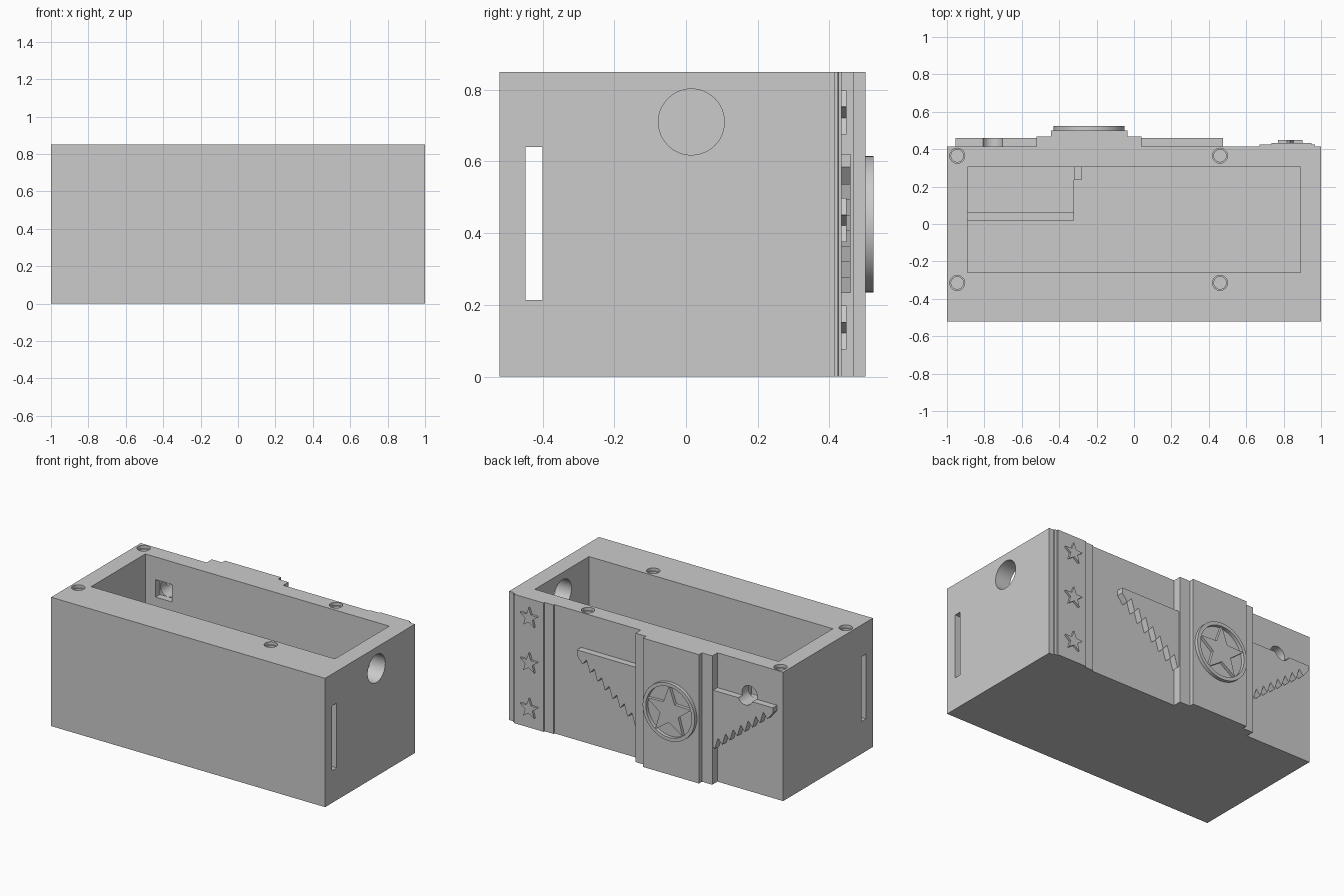
import bpy, bmesh, math
from mathutils import Vector

cube = bpy.data.objects.get("Cube")
if cube:
    bpy.data.objects.remove(cube, do_unlink=True)

grey = bpy.data.materials.new("plain grey")
grey.use_nodes = True
grey.diffuse_color = (0.6, 0.6, 0.6, 1)
grey.node_tree.nodes["Principled BSDF"].inputs["Base Color"].default_value = (0.6, 0.6, 0.6, 1)


def prism(name, outline, direction, depth):
    """Extrude a closed 3D outline along a direction."""
    bm = bmesh.new()
    face = bm.faces.new([bm.verts.new(p) for p in outline])
    made = bmesh.ops.extrude_face_region(bm, geom=[face])
    verts = [g for g in made["geom"] if isinstance(g, bmesh.types.BMVert)]
    bmesh.ops.translate(bm, verts=verts, vec=Vector(direction) * depth)
    bmesh.ops.recalc_face_normals(bm, faces=bm.faces)
    mesh = bpy.data.meshes.new(name)
    bm.to_mesh(mesh)
    bm.free()
    mesh.materials.append(grey)
    obj = bpy.data.objects.new(name, mesh)
    bpy.context.collection.objects.link(obj)
    return obj


def box(name, x0, x1, y0, y1, z0, z1):
    return prism(name, [(x0, y0, z0), (x1, y0, z0), (x1, y1, z0), (x0, y1, z0)], (0, 0, 1), z1 - z0)


def circle(r, n=48):
    return [(r * math.cos(2 * math.pi * i / n), r * math.sin(2 * math.pi * i / n)) for i in range(n)]


def star(r, inner):
    pts = []
    for i in range(10):
        a = math.pi / 2 + math.pi * i / 5
        rad = r if i % 2 == 0 else inner
        pts.append((rad * math.cos(a), rad * math.sin(a)))
    return pts


def back_plate(name, outline, cx, cz, y0, y1):
    """Raise an XZ outline out of the back."""
    return prism(name, [(cx + u, y0, cz + v) for u, v in outline], (0, 1, 0), y1 - y0)


def cut(target, cutters):
    for c in cutters:
        mod = target.modifiers.new("cut", "BOOLEAN")
        mod.operation, mod.solver, mod.object = "DIFFERENCE", "EXACT", c
    bpy.context.view_layer.update()
    deps = bpy.context.evaluated_depsgraph_get()
    mesh = bpy.data.meshes.new_from_object(target.evaluated_get(deps))
    target.modifiers.clear()
    target.data = mesh


def smooth(obj):
    bpy.ops.object.select_all(action="DESELECT")
    obj.select_set(True)
    bpy.context.view_layer.objects.active = obj
    bpy.ops.object.shade_smooth_by_angle(angle=math.radians(30))


BACK = 0.415
TOP = 0.85
MID = -0.24          # centre line of the medallion and wings
FLOOR = 0.11

# Case body with its openings
body = box("case_body", -1, 1, -0.52, BACK, 0, TOP)
button_hole = back_plate("button_hole_cutter", circle(0.055, 32), -0.755, 0.64, 0.2, 0.6)
cutters = [
    box("cavity_cutter", -0.89, 0.89, -0.26, 0.305, FLOOR, 1),
    box("strap_slot_cutter", -1.1, 1.1, -0.447, -0.4, 0.213, 0.64),
    prism("cable_hole_cutter", [(0.8, 0.015 + u, 0.71 + v) for u, v in circle(0.092)], (1, 0, 0), 0.4),
    box("button_recess_cutter", -0.815, -0.695, 0.2, 0.35, 0.585, 0.7),
    button_hole,
]
# Threaded screw holes: alternating wide and narrow rings
for x in (-0.945, 0.46):
    for y in (-0.315, 0.365):
        ring = circle(0.033, 24)
        cutters.append(prism("screw_cutter", [(x + u, y + v, 0.6) for u, v in ring], (0, 0, 1), 0.4))
        for i in range(5):
            z = TOP - 0.02 - i * 0.04
            height = 0.1 if i == 0 else 0.02
            cutters.append(prism("thread_cutter", [(x + u * 1.22, y + v * 1.22, z) for u, v in ring],
                                 (0, 0, 1), height))
cut(body, cutters)
smooth(body)

# Low board holder on the cavity floor
box("board_shelf", -0.89, -0.32, 0.02, 0.305, FLOOR - 0.01, FLOOR + 0.03)
box("board_lip", -0.89, -0.32, 0.02, 0.065, FLOOR, FLOOR + 0.08)
box("board_stop", -0.32, -0.28, 0.235, 0.305, FLOOR - 0.01, FLOOR + 0.08)

# Stepped centre panel
box("panel_base", MID - 0.28, MID + 0.28, BACK - 0.01, 0.469, 0, TOP)
box("panel_face", MID - 0.205, MID + 0.205, 0.46, 0.5, 0, TOP)

# Medallion: ring and star
ring = back_plate("medallion_ring", circle(0.19, 64), MID, 0.425, 0.49, 0.523)
well = back_plate("medallion_well_cutter", circle(0.167, 64), MID, 0.425, 0.48, 0.6)
cut(ring, [well])
smooth(ring)
back_plate("medallion_star", star(0.17, 0.07), MID, 0.425, 0.49, 0.52)

# Wings with a toothed lower edge, mirrored about the centre panel
TEETH = 8
for side, name in ((1, "left_wing"), (-1, "right_wing")):
    outline = [(0.26, 0.62), (0.715, 0.62), (0.715, 0.585)]
    for i in range(TEETH):
        t, nxt = (i + 0.45) / TEETH, (i + 1) / TEETH
        outline.append((0.70 - 0.44 * t, 0.57 - 0.345 * t - 0.015))
        outline.append((0.70 - 0.44 * nxt, 0.57 - 0.345 * nxt + 0.045))
    wing = back_plate(name, [(side * u, v) for u, v in outline], MID, 0, BACK - 0.01, 0.459)
    if side < 0:
        cut(wing, [button_hole])

# Star strip near the left edge
profile = [(0.67, BACK - 0.01), (0.67, 0.424), (0.735, 0.425), (0.735, 0.434), (0.95, 0.434),
           (0.95, 0.425), (0.967, 0.424), (0.967, BACK - 0.01)]
prism("star_strip", [(x, y, 0) for x, y in profile], (0, 0, 1), TOP)
for i, z in enumerate((0.13, 0.43, 0.73)):
    back_plate(f"strip_star_{i + 1}", star(0.068, 0.028), 0.835, z, 0.425, 0.448)

# Remove the cutters
for obj in cutters + [well]:
    bpy.data.objects.remove(obj, do_unlink=True)
